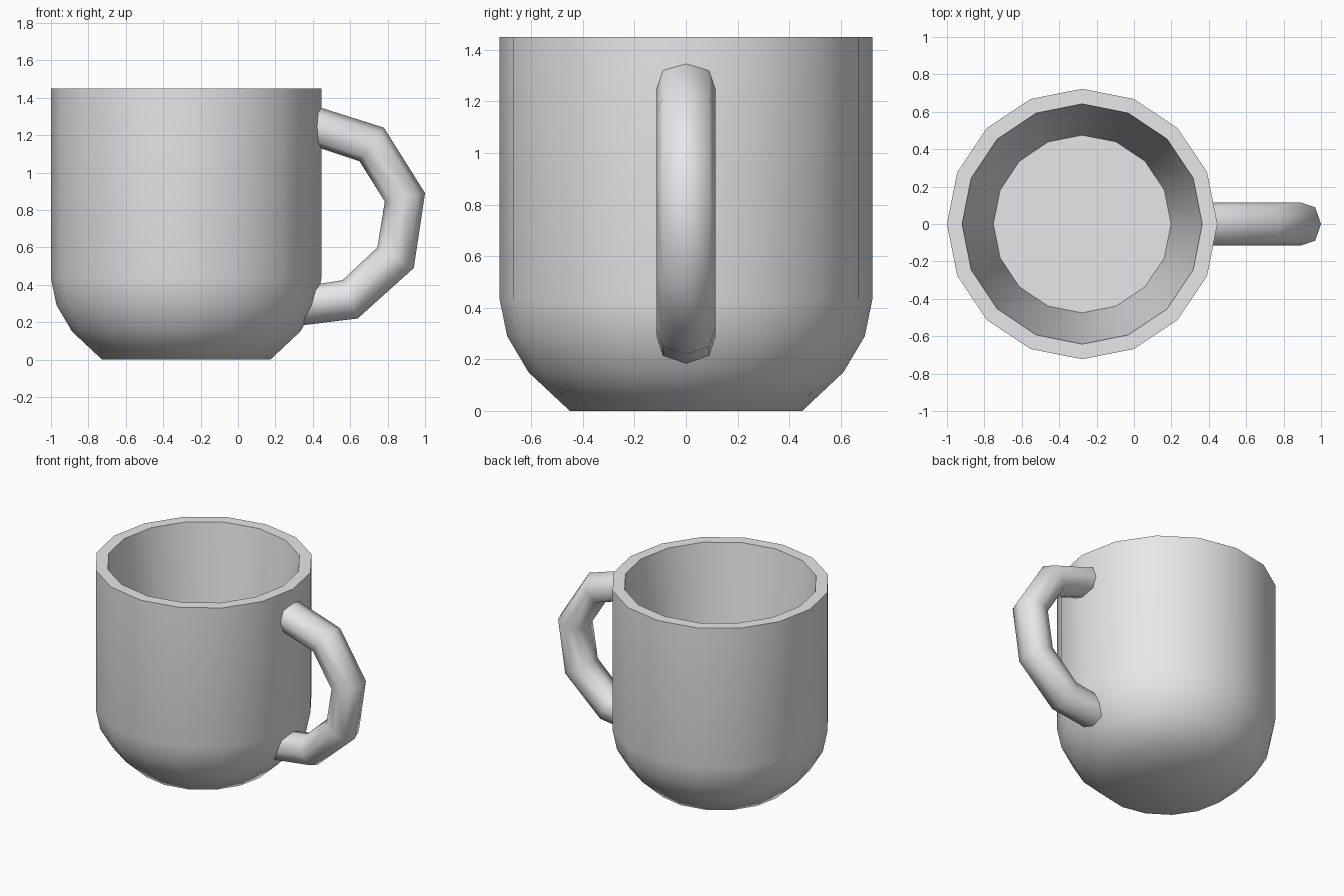
import bpy, bmesh, math
from mathutils import Vector

cube = bpy.data.objects.get("Cube")
if cube:
    bpy.data.objects.remove(cube, do_unlink=True)

CENTRE_X = -0.277
SIDES = 16

glaze = bpy.data.materials.new("light_grey_glaze")
glaze.use_nodes = True
colour = (0.8, 0.8, 0.8, 1)
glaze.diffuse_color = colour
glaze.node_tree.nodes["Principled BSDF"].inputs["Base Color"].default_value = colour


def skin_rings(name, rings, angle):
    """Bridge successive closed rings, cap both ends and shade smooth."""
    bm = bmesh.new()
    loops = [[bm.verts.new(p) for p in ring] for ring in rings]
    for a, b in zip(loops, loops[1:]):
        for i in range(len(a)):
            j = (i + 1) % len(a)
            bm.faces.new((a[i], a[j], b[j], b[i]))
    bm.faces.new(loops[0])
    bm.faces.new(loops[-1])
    bmesh.ops.recalc_face_normals(bm, faces=bm.faces)
    mesh = bpy.data.meshes.new(name)
    bm.to_mesh(mesh)
    bm.free()
    mesh.materials.append(glaze)
    obj = bpy.data.objects.new(name, mesh)
    bpy.context.collection.objects.link(obj)
    bpy.ops.object.select_all(action='DESELECT')
    obj.select_set(True)
    bpy.context.view_layer.objects.active = obj
    bpy.ops.object.shade_smooth_by_angle(angle=math.radians(angle))
    return obj


def circle(radius, z):
    steps = [math.tau * i / SIDES for i in range(SIDES)]
    return [(CENTRE_X + radius * math.cos(t), radius * math.sin(t), z) for t in steps]


# Cup: rounded outside, rim, then tapered inside down to the floor
profile = [(0.45, 0), (0.61, 0.15), (0.693, 0.29), (0.723, 0.435),
           (0.723, 1.45), (0.642, 1.45), (0.475, 0.12)]
skin_rings("cup", [circle(r, z) for r, z in profile], 50)

# Handle: octagonal tube between its outer and inner edge lines (x, z)
outer = [(0.38, 1.367), (0.78, 1.24), (1.0, 0.89), (0.94, 0.49), (0.64, 0.22), (0.3, 0.178)]
inner = [(0.38, 1.15), (0.65, 1.06), (0.785, 0.845), (0.745, 0.6), (0.56, 0.425), (0.36, 0.392)]
HALF_WIDTH = 0.115


def tube_ring(out, inn):
    out, inn = Vector((out[0], 0, out[1])), Vector((inn[0], 0, inn[1]))
    middle, arm = (out + inn) / 2, (out - inn) / 2
    side = Vector((0, HALF_WIDTH, 0))
    ring = []
    for i in range(8):
        t = math.tau * i / 8
        bulge = 1.1 if i % 2 else 1.0
        ring.append(middle + arm * math.cos(t) + side * math.sin(t) * bulge)
    return ring


skin_rings("handle", [tube_ring(o, i) for o, i in zip(outer, inner)], 60)
